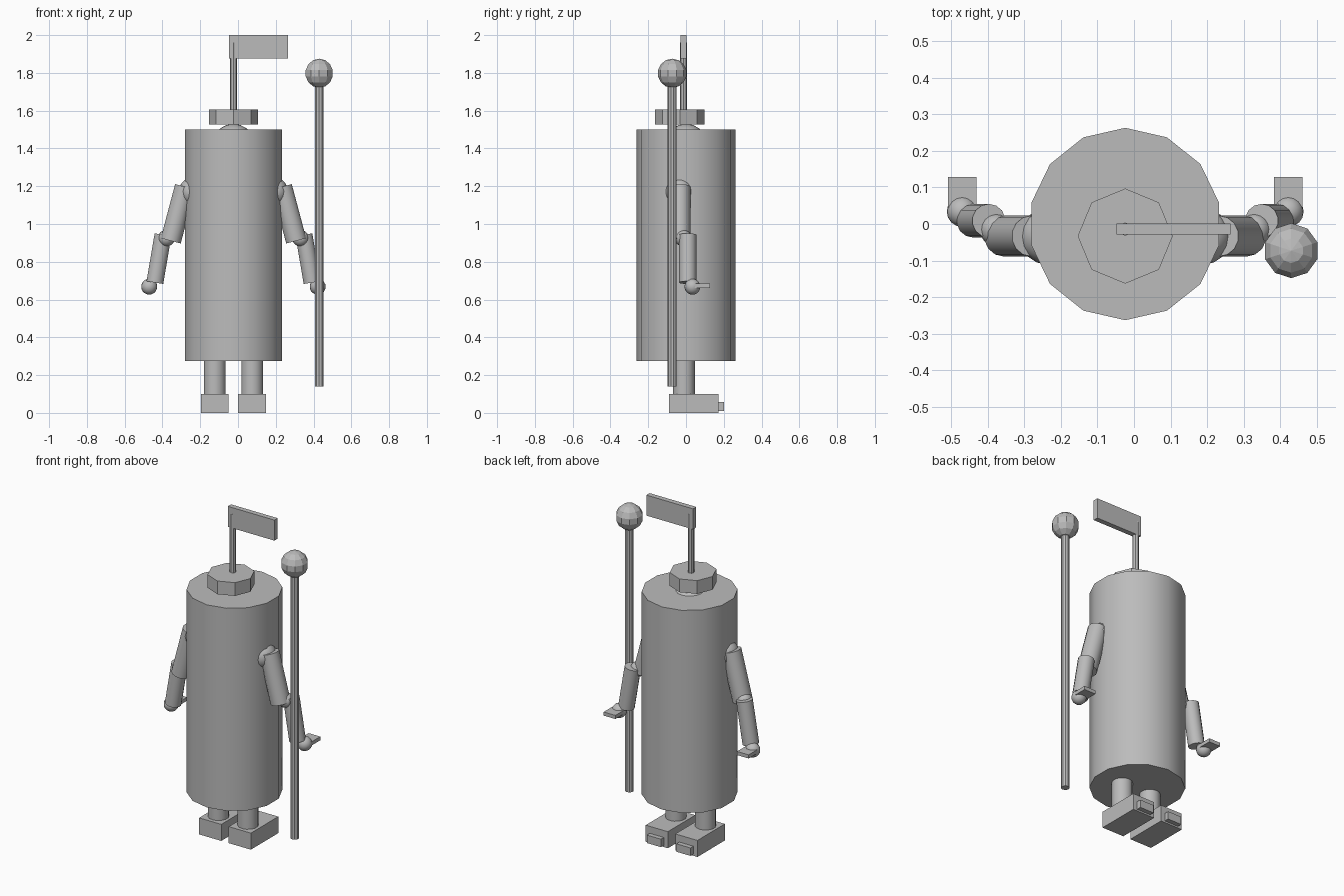
import bpy, math
from mathutils import Vector

cube = bpy.data.objects.get("Cube")
if cube:
    bpy.data.objects.remove(cube, do_unlink=True)

MID = -0.024  # plane the figure is symmetric about

grey = bpy.data.materials.new("plain_grey")
grey.use_nodes = True
grey.diffuse_color = (0.5, 0.5, 0.5, 1)
grey.node_tree.nodes["Principled BSDF"].inputs["Base Color"].default_value = (0.5, 0.5, 0.5, 1)


def finish(name, smooth=True):
    ob = bpy.context.object
    ob.name = name
    ob.data.materials.append(grey)
    if smooth:
        bpy.ops.object.shade_smooth_by_angle(angle=math.radians(35))
    return ob


def rod(name, start, end, radius, sides=14, smooth=True):
    a, b = Vector(start), Vector(end)
    bpy.ops.mesh.primitive_cylinder_add(vertices=sides, radius=radius, depth=(b - a).length,
                                        location=(a + b) / 2)
    ob = finish(name, smooth)
    ob.rotation_euler = (0, math.atan2(b.x - a.x, b.z - a.z), 0)


def ball(name, centre, radius, segments=16, rings=10, smooth=True):
    bpy.ops.mesh.primitive_uv_sphere_add(segments=segments, ring_count=rings,
                                         radius=radius, location=centre)
    finish(name, smooth)


def box(name, low, high):
    lo, hi = Vector(low), Vector(high)
    bpy.ops.mesh.primitive_cube_add(size=1, location=(lo + hi) / 2)
    ob = finish(name, False)
    ob.scale = hi - lo


# Body, neck and cap
rod("body", (MID, 0, 0.275), (MID, 0, 1.5), 0.263)
ball("neck", (MID, 0, 1.415), 0.115)
rod("cap", (MID, -0.033, 1.526), (MID, -0.033, 1.606), 0.13, sides=8, smooth=False)

# Flag on the cap
rod("flag_pole", (MID, -0.014, 1.6), (MID, -0.014, 1.96), 0.018, sides=8)
box("flag", (-0.048, -0.029, 1.876), (0.264, 0.002, 2.0))

# Staff with a faceted knob
rod("staff", (0.43, -0.073, 0.14), (0.43, -0.073, 1.78), 0.024, sides=10)
ball("staff_knob", (0.43, -0.073, 1.798), 0.077, segments=10, rings=7, smooth=False)

# Arms and legs on both sides
for side, s in (("left", 1), ("right", -1)):
    def at(x, y, z):
        return (MID + s * x, y, z)

    ball(side + "_shoulder", at(0.213, -0.034, 1.17), 0.077)
    rod(side + "_upper_arm", at(0.256, -0.033, 1.197), at(0.332, -0.033, 0.911), 0.056)
    ball(side + "_elbow", at(0.355, -0.015, 0.925), 0.044)
    rod(side + "_forearm", at(0.373, 0.009, 0.943), at(0.416, 0.009, 0.69), 0.046)
    ball(side + "_hand", at(0.446, 0.034, 0.668), 0.042)
    box(side + "_fingers", (MID + s * 0.446 - 0.039, 0.045, 0.662),
        (MID + s * 0.446 + 0.039, 0.128, 0.684))

    hip = MID + s * 0.099
    rod(side + "_leg", (hip, -0.011, 0.08), (hip, -0.011, 0.3), 0.058)
    box(side + "_foot", (hip - 0.074, -0.09, 0), (hip + 0.074, 0.172, 0.1))
    box(side + "_toe", (hip - 0.047, 0.16, 0.01), (hip + 0.047, 0.2, 0.058))
